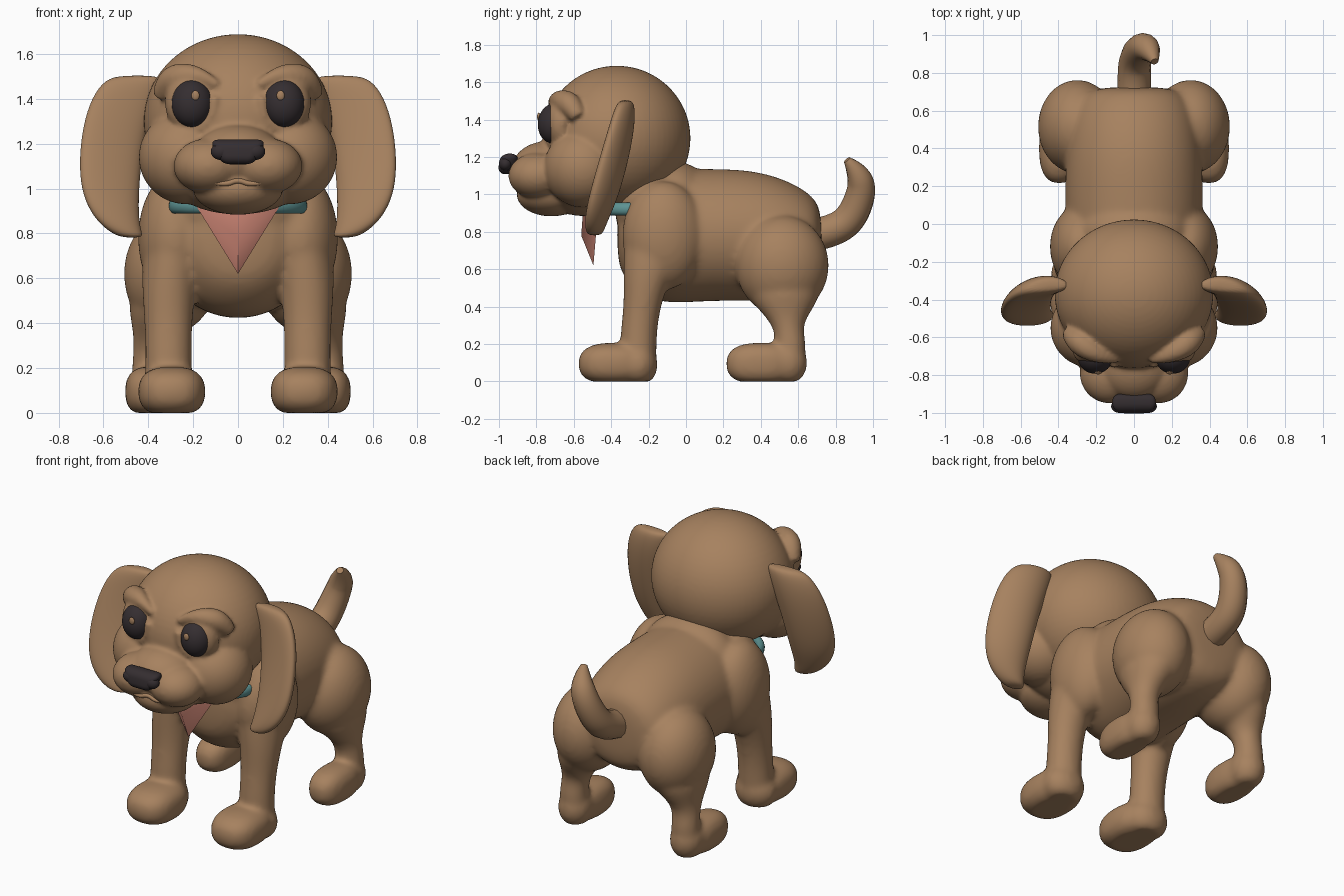
import bpy, bmesh, math
from mathutils import Vector, Euler

cube = bpy.data.objects.get("Cube")
if cube:
    bpy.data.objects.remove(cube)


def material(name, rgb):
    m = bpy.data.materials.new(name)
    m.use_nodes = True
    m.diffuse_color = (*rgb, 1)
    m.node_tree.nodes["Principled BSDF"].inputs["Base Color"].default_value = (*rgb, 1)
    return m


FUR = material("brown fur", (0.385, 0.222, 0.115))
DARK = material("dark charcoal", (0.035, 0.027, 0.03))
TEAL = material("teal", (0.11, 0.29, 0.29))
PINK = material("coral pink", (0.62, 0.24, 0.18))


def finish(name, bm, mat):
    bmesh.ops.recalc_face_normals(bm, faces=bm.faces)
    me = bpy.data.meshes.new(name)
    bm.to_mesh(me)
    bm.free()
    me.materials.append(mat)
    for p in me.polygons:
        p.use_smooth = True
    ob = bpy.data.objects.new(name, me)
    bpy.context.collection.objects.link(ob)
    return ob


def blob(name, loc, radii, mat=FUR, tilt=0, power=1):
    """Ellipsoid (boxier with a lower power), flattened where it meets the ground."""
    bm = bmesh.new()
    bmesh.ops.create_uvsphere(bm, u_segments=64, v_segments=32, radius=1)
    turn = Euler((tilt, 0, 0)).to_matrix()
    for v in bm.verts:
        boxy = [math.copysign(abs(c) ** power, c) for c in v.co]
        v.co = turn @ Vector(c * r for c, r in zip(boxy, radii)) + Vector(loc)
        v.co.z = max(v.co.z, 0)
    return finish(name, bm, mat)


def loft(name, rings, upright=True, curl=0):
    """Smooth tube through ellipses (centre, radius a, radius b); curl bends its outer edge forward."""
    bm = bmesh.new()
    loops, n = [], 16
    for centre, a, b in rings:
        loop = []
        for i in range(n):
            u, w = a * math.cos(math.tau * i / n), b * math.sin(math.tau * i / n)
            co = Vector(centre) + Vector((u, w, 0) if upright else (u, 0, w))
            co.y -= curl * (abs(co.x) - .42) ** 2
            loop.append(bm.verts.new(co))
        loops.append(loop)
    for lo, hi in zip(loops, loops[1:]):
        for i in range(n):
            j = (i + 1) % n
            bm.faces.new((lo[i], lo[j], hi[j], hi[i]))
    bm.faces.new(loops[0])
    bm.faces.new(loops[-1])
    ob = finish(name, bm, FUR)
    sub = ob.modifiers.new("round", "SUBSURF")
    sub.levels = sub.render_levels = 2
    return ob


def cord(name, points):
    """Tapered tube along a path of (x, y, z, radius)."""
    cu = bpy.data.curves.new(name, "CURVE")
    cu.dimensions = "3D"
    cu.bevel_depth, cu.bevel_resolution, cu.use_fill_caps = 1, 5, True
    sp = cu.splines.new("NURBS")
    sp.points.add(len(points) - 1)
    for p, (x, y, z, r) in zip(sp.points, points):
        p.co, p.radius = (x, y, z, 1), r
    sp.use_endpoint_u, sp.order_u, sp.resolution_u = True, 3, 8
    cu.materials.append(FUR)
    ob = bpy.data.objects.new(name, cu)
    bpy.context.collection.objects.link(ob)
    to_mesh([ob])
    return ob


def to_mesh(parts):
    bpy.ops.object.select_all(action="DESELECT")
    for ob in parts:
        ob.select_set(True)
    bpy.context.view_layer.objects.active = parts[0]
    bpy.ops.object.convert(target="MESH")
    for ob in parts:
        for p in ob.data.polygons:
            p.use_smooth = True


def fuse(name, parts, voxel, passes):
    """Join overlapping parts into one blended skin."""
    to_mesh(parts)
    bpy.ops.object.join()
    ob = bpy.context.object
    ob.name = name
    rm = ob.modifiers.new("blend", "REMESH")
    rm.mode, rm.voxel_size, rm.use_smooth_shade = "VOXEL", voxel, True
    sm = ob.modifiers.new("soften", "SMOOTH")
    sm.factor, sm.iterations = 0.5, passes


# Torso and neck: (y, centre z, half width, half height)
torso = [(-.37, .78, .14, .15), (-.32, .78, .25, .25), (-.2, .77, .34, .345),
         (-.05, .778, .37, .37), (.15, .785, .375, .36), (.35, .78, .37, .36),
         (.53, .76, .35, .33), (.67, .74, .3, .27), (.73, .74, .2, .18)]
body = [loft("torso", [((0, y, z), a, b) for y, z, a, b in torso], upright=False),
        blob("neck", (0, -.17, .92), (.37, .21, .22)),
        blob("nape", (0, -.05, .95), (.3, .19, .225))]

# Legs: (z, x, y, half width, half depth)
front_leg = [(.03, .31, -.26, .1, .09), (.12, .31, -.255, .11, .1), (.25, .31, -.255, .105, .1),
             (.4, .31, -.235, .108, .1), (.55, .31, -.21, .122, .128), (.7, .29, -.16, .14, .18),
             (.85, .27, -.13, .14, .2), (1.0, .24, -.12, .1, .15)]
rear_leg = [(.03, .39, .54, .09, .09), (.12, .39, .55, .088, .09), (.21, .39, .56, .085, .085),
            (.29, .385, .545, .082, .08), (.36, .365, .535, .105, .125), (.43, .34, .525, .145, .185),
            (.55, .32, .52, .175, .22)]
for s in (1, -1):
    for name, rings in (("front_leg", front_leg), ("rear_leg", rear_leg)):
        body.append(loft(name, [((s * x, y, z), a, b) for z, x, y, a, b in rings]))
    body += [blob("shoulder", (s * .28, -.12, .78), (.165, .22, .29)),
             blob("front_paw", (s * .295, -.385, .095), (.15, .19, .112), power=.8),
             blob("front_heel", (s * .31, -.26, .09), (.13, .108, .12)),
             blob("thigh", (s * .3, .515, .62), (.208, .248, .268)),
             blob("rear_paw", (s * .395, .4, .095), (.108, .185, .112), power=.8),
             blob("rear_heel", (s * .39, .54, .1), (.1, .108, .12))]
fuse("body", body, .016, 10)

# Head with muzzle, cheeks, eyelids and brows
head = [blob("skull", (0, -.37, 1.3), (.42, .394, .388)),
        blob("bridge", (0, -.74, 1.14), (.2, .19, .145)),
        blob("chin", (0, -.72, 1.0), (.2, .185, .117)),
        blob("jaw", (0, -.55, 1.04), (.3, .22, .155))]
for s in (1, -1):
    brow = [(.09, -.72, 1.46, .018), (.15, -.71, 1.5, .032), (.24, -.665, 1.505, .062),
            (.31, -.61, 1.475, .066), (.345, -.575, 1.41, .04)]
    rim = []
    for i in range(9):
        a = math.radians(165 + 26 * i)
        dx, dz = .103 * math.cos(a), .122 * math.sin(a)
        rim.append((s * (.205 + dx), -.7 + .4 * dx, 1.38 + dz, .022))
    head += [blob("cheek", (s * .23, -.55, 1.14), (.212, .21, .21)),
             blob("muzzle_pad", (s * .13, -.79, 1.1), (.157, .159, .124)),
             blob("eyelid", (s * .205, -.675, 1.38), (.118, .077, .135)),
             cord("lower_lid", rim),
             cord("brow", [(s * x, y, z, r) for x, y, z, r in brow])]
fuse("head", head, .012, 6)
cord("mouth", [(-.125, -.9, 1.03, .008), (-.06, -.9, 1.015, .012), (0, -.895, 1.04, .012),
               (.06, -.9, 1.015, .012), (.125, -.9, 1.03, .008)])

# Ears: (z, inner x, outer x, y, half thickness)
ear = [(1.505, .35, .54, -.32, .03), (1.475, .34, .61, -.32, .05), (1.38, .37, .667, -.325, .06),
       (1.25, .41, .7, -.345, .065), (1.1, .43, .712, -.38, .068), (.97, .44, .697, -.42, .068),
       (.87, .44, .645, -.46, .06), (.81, .43, .58, -.48, .05), (.78, .42, .52, -.485, .035)]
for s, side in ((1, "left"), (-1, "right")):
    rings = [((s * (a + b) / 2, y, z), (b - a) / 2, t) for z, a, b, y, t in ear]
    loft(side + "_ear", rings, curl=1)
    blob(side + "_eye", (s * .205, -.707, 1.38), (.092, .085, .107), DARK, -.12)
    blob(side + "_eye_glint", (s * .19, -.787, 1.415), (.018, .009, .022), FUR)

# Nose: a tapered rounded block with two nostril wings
bm = bmesh.new()
bmesh.ops.create_cube(bm, size=2)
for v in bm.verts:
    wide = .128 if v.co.z > 0 else .075
    v.co = (v.co.x * wide, -.95 + v.co.y * .05 + v.co.z * .008, 1.163 + v.co.z * .055)
nose = finish("nose", bm, DARK)
bev = nose.modifiers.new("bevel", "BEVEL")
bev.width, bev.segments = .04, 5
for s in (1, -1):
    blob("nostril_wing", (s * .075, -.965, 1.165), (.046, .035, .038), DARK)

# Tail, curling up and to the left
cord("tail", [(0, .66, .78, .09), (0, .76, .795, .088), (.005, .88, .86, .086), (.045, .945, 1.02, .078),
              (.085, .92, 1.12, .062), (.11, .86, 1.185, .02)])

# Collar band
bm = bmesh.new()
section, around = 12, 48
grid = [[bm.verts.new(((.285 + .025 * math.cos(t)) * math.cos(a),
                       -.29 + (.2 + .025 * math.cos(t)) * math.sin(a),
                       .922 + .034 * math.sin(t)))
         for t in (math.tau * j / section for j in range(section))]
        for a in (math.tau * i / around for i in range(around))]
for i in range(around):
    for j in range(section):
        k, m = (i + 1) % around, (j + 1) % section
        bm.faces.new((grid[i][j], grid[k][j], grid[k][m], grid[i][m]))
finish("collar", bm, TEAL)

# Folded neckerchief
bm = bmesh.new()
tip, ridge, top, left, right, back = [bm.verts.new(c) for c in (
    (0, -.495, .62), (0, -.56, .78), (0, -.55, .92),
    (.185, -.47, .92), (-.185, -.47, .92), (0, -.49, .9))]
for corner in (left, right):
    bm.faces.new((tip, ridge, corner))
    bm.faces.new((ridge, top, corner))
    bm.faces.new((tip, corner, back))
    bm.faces.new((top, back, corner))
scarf = finish("neckerchief", bm, PINK)
bpy.ops.object.select_all(action="DESELECT")
scarf.select_set(True)
bpy.context.view_layer.objects.active = scarf
bpy.ops.object.shade_smooth_by_angle(angle=math.radians(65))
